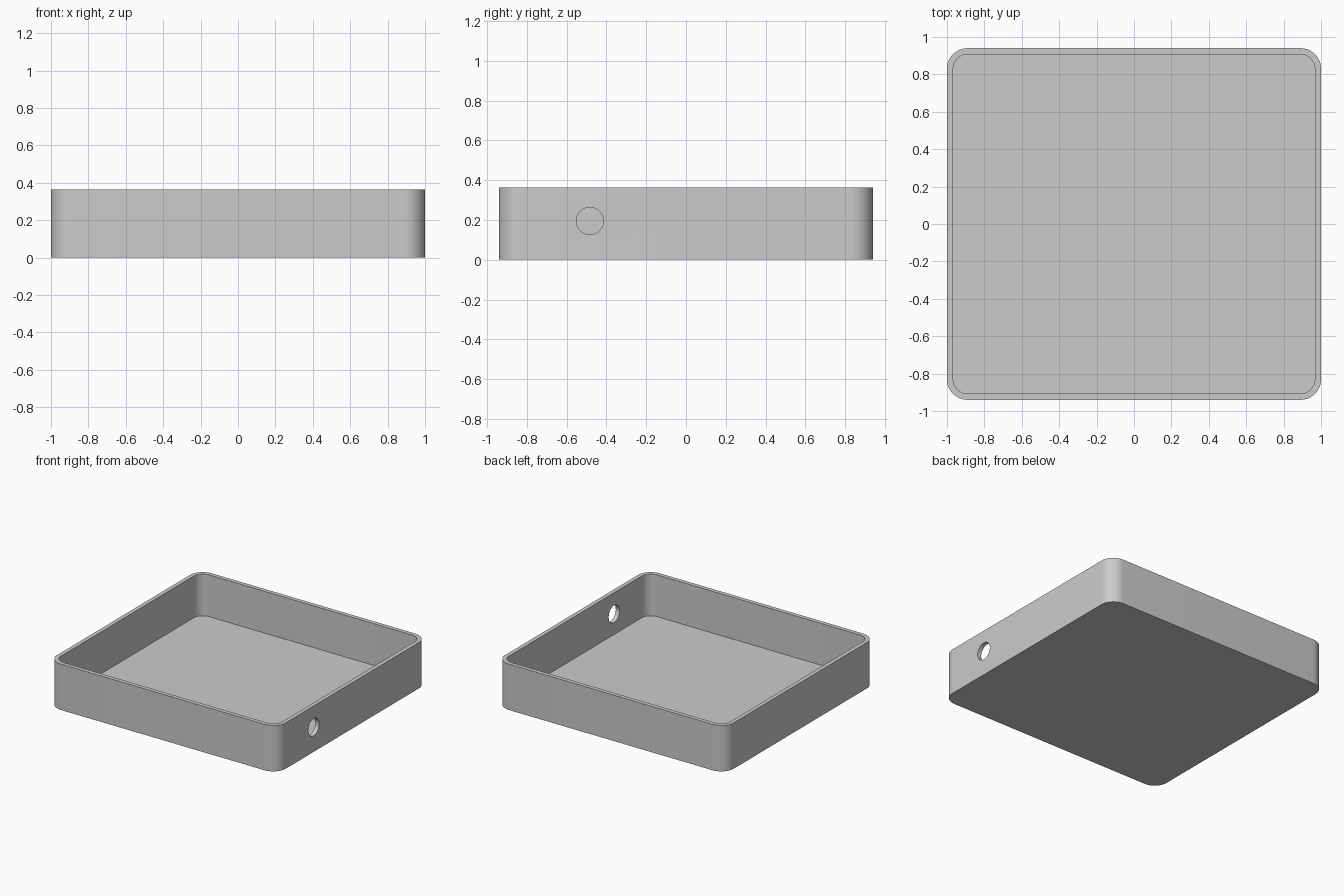
import bpy
import bmesh
from math import cos, sin, pi, radians

cube = bpy.data.objects.get("Cube")
if cube:
    bpy.data.objects.remove(cube, do_unlink=True)

HALF_X, HALF_Y, HEIGHT = 1.0, 0.94, 0.363
WALL, FLOOR, CORNER = 0.033, 0.033, 0.11
HOLE_Y, HOLE_Z, HOLE_R = -0.483, 0.195, 0.068
STEPS = 12

grey = bpy.data.materials.new("plain_grey")
grey.use_nodes = True
colour = (0.6, 0.6, 0.6, 1)
grey.diffuse_color = colour
grey.node_tree.nodes["Principled BSDF"].inputs["Base Color"].default_value = colour


def rounded_ring(bm, inset, z):
    """Rounded rectangle of vertices, set in from the outer edge."""
    r = CORNER - inset
    ring = []
    for quarter, (sx, sy) in enumerate([(1, 1), (-1, 1), (-1, -1), (1, -1)]):
        for i in range(STEPS + 1):
            a = (quarter + i / STEPS) * pi / 2
            ring.append(bm.verts.new((sx * (HALF_X - CORNER) + r * cos(a),
                                      sy * (HALF_Y - CORNER) + r * sin(a), z)))
    return ring


# Open tray: outer wall, rim, inner wall, then floor and underside
bm = bmesh.new()
rings = [rounded_ring(bm, inset, z) for inset, z in
         [(0, 0), (0, HEIGHT), (WALL, HEIGHT), (WALL, FLOOR)]]
for low, high in zip(rings, rings[1:]):
    for i in range(len(low)):
        j = (i + 1) % len(low)
        bm.faces.new((low[i], low[j], high[j], high[i]))
bm.faces.new(rings[0][::-1])
bm.faces.new(rings[-1])
bmesh.ops.recalc_face_normals(bm, faces=bm.faces)
mesh = bpy.data.meshes.new("tray")
bm.to_mesh(mesh)
bm.free()
mesh.materials.append(grey)
tray = bpy.data.objects.new("tray", mesh)
bpy.context.collection.objects.link(tray)

# Round cable hole through the left wall
bpy.ops.mesh.primitive_cylinder_add(vertices=48, radius=HOLE_R, depth=0.3,
                                    location=(HALF_X, HOLE_Y, HOLE_Z),
                                    rotation=(0, pi / 2, 0))
cutter = bpy.context.object
cutter.name = "hole_cutter"
cutter.hide_render = True
cutter.data.materials.append(grey)

bpy.ops.object.select_all(action="DESELECT")
tray.select_set(True)
bpy.context.view_layer.objects.active = tray
cut = tray.modifiers.new("cable_hole", "BOOLEAN")
cut.operation = "DIFFERENCE"
cut.solver = "EXACT"
cut.object = cutter
bpy.ops.object.modifier_apply(modifier=cut.name)
bpy.data.objects.remove(cutter, do_unlink=True)

bpy.ops.object.shade_smooth_by_angle(angle=radians(30))
